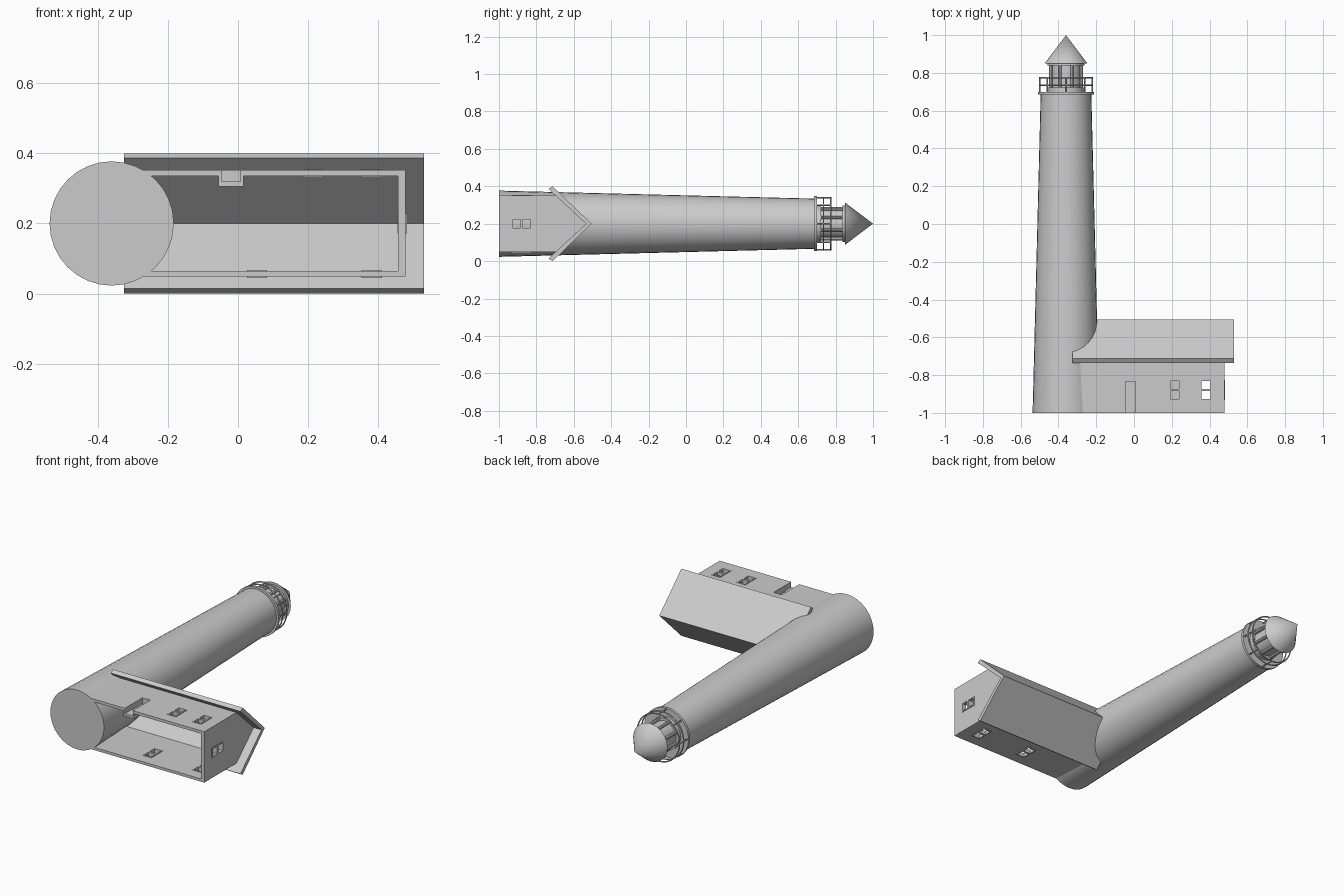
import bpy, bmesh, math
from mathutils import Matrix, Vector

cube = bpy.data.objects.get("Cube")
if cube:
    bpy.data.objects.remove(cube, do_unlink=True)

# Single plain grey
grey = bpy.data.materials.new("plain grey")
grey.use_nodes = True
GREY = (0.6, 0.6, 0.6, 1)
grey.diffuse_color = GREY
grey.node_tree.nodes["Principled BSDF"].inputs["Base Color"].default_value = GREY

CX, CZ = -0.36, 0.2                      # tower axis, which runs along +y
ALONG_Y = Matrix.Rotation(-math.pi / 2, 4, 'X')


def finish(name, bm, smooth=False):
    bmesh.ops.recalc_face_normals(bm, faces=bm.faces)
    mesh = bpy.data.meshes.new(name)
    bm.to_mesh(mesh)
    bm.free()
    mesh.materials.append(grey)
    ob = bpy.data.objects.new(name, mesh)
    bpy.context.collection.objects.link(ob)
    if smooth:
        bpy.ops.object.select_all(action='DESELECT')
        ob.select_set(True)
        bpy.context.view_layer.objects.active = ob
        bpy.ops.object.shade_smooth_by_angle(angle=math.radians(35))
    return ob


def add_cone(bm, y0, y1, r0, r1, x=CX, z=CZ, segments=32):
    m = Matrix.Translation((x, (y0 + y1) / 2, z)) @ ALONG_Y
    bmesh.ops.create_cone(bm, cap_ends=True, segments=segments, radius1=r0,
                          radius2=r1, depth=y1 - y0, matrix=m)


def cone(name, *args):
    bm = bmesh.new()
    add_cone(bm, *args)
    return finish(name, bm, True)


def add_box(bm, lo, hi):
    lo, hi = Vector(lo), Vector(hi)
    m = Matrix.Translation((lo + hi) / 2) @ Matrix.Diagonal((*(hi - lo), 1))
    bmesh.ops.create_cube(bm, size=1, matrix=m)


def boxes(name, pairs):
    bm = bmesh.new()
    for lo, hi in pairs:
        add_box(bm, lo, hi)
    return finish(name, bm)


def prism(name, profile, x0, x1):
    """Extrude a (y, z) profile along x."""
    bm = bmesh.new()
    face = bm.faces.new([bm.verts.new((x0, y, z)) for y, z in profile])
    ext = bmesh.ops.extrude_face_region(bm, geom=[face])
    verts = [v for v in ext["geom"] if isinstance(v, bmesh.types.BMVert)]
    bmesh.ops.translate(bm, verts=verts, vec=(x1 - x0, 0, 0))
    return finish(name, bm)


def cut(target, lo, hi):
    cutter = boxes("cutter", [(lo, hi)])
    cutter.hide_render = True
    mod = target.modifiers.new("cut", 'BOOLEAN')
    mod.operation, mod.solver, mod.object = 'DIFFERENCE', 'EXACT', cutter
    bpy.context.view_layer.objects.active = target
    bpy.ops.object.modifier_apply(modifier=mod.name)
    bpy.data.objects.remove(cutter, do_unlink=True)


# Tower, gallery floor and lantern
cone("tower", -1, 0.69, 0.177, 0.134)
cone("gallery_floor", 0.685, 0.70, 0.147, 0.147)
cone("lantern_core", 0.70, 0.85, 0.08, 0.08)
cone("lantern_sill", 0.70, 0.722, 0.096, 0.096)
cone("lantern_head", 0.838, 0.852, 0.098, 0.098)
cone("lantern_roof", 0.85, 1.0, 0.113, 0.0)

# Lantern mullions
bm = bmesh.new()
for i in range(8):
    a = math.radians(45 * i + 22.5)
    add_cone(bm, 0.715, 0.845, 0.009, 0.009, CX + 0.087 * math.cos(a), CZ + 0.087 * math.sin(a), 8)
finish("lantern_mullions", bm, True)

# Gallery railing: eight posts and two hoops
R = 0.14
bm = bmesh.new()
for i in range(8):
    a = math.radians(45 * i)
    add_cone(bm, 0.695, 0.778, 0.004, 0.004, CX + R * math.cos(a), CZ + R * math.sin(a), 8)
finish("railing_posts", bm, True)
for n, y in (("lower", 0.735), ("upper", 0.774)):
    bpy.ops.mesh.primitive_torus_add(major_segments=32, minor_segments=6, major_radius=R,
                                     minor_radius=0.004, location=(CX, y, CZ),
                                     rotation=(-math.pi / 2, 0, 0))
    hoop = bpy.context.object
    hoop.name = n + "_railing_hoop"
    hoop.data.materials.append(grey)
    bpy.ops.object.shade_smooth_by_angle(angle=math.radians(75))

# House walls: gabled block hollowed out, open underneath
Z0, Z1, X1 = 0.049, 0.352, 0.478
walls = prism("house_walls", [(-1, Z0), (-1, Z1), (-0.689, Z1), (-0.527, CZ), (-0.689, Z0)], -0.30, X1)
cut(walls, (-0.5, -1.2, 0.065), (0.456, -0.3, 0.335))

# Folded roof sheet
prism("house_roof", [(-0.505, CZ), (-0.713, 0.4), (-0.735, 0.386),
                     (-0.535, CZ), (-0.735, 0.014), (-0.713, 0.0)], -0.325, 0.53)

# Windows: hole, frame and crossbar; "axis" is the width direction
YB, YT, YM, BAR = -0.932, -0.825, -0.879, 0.006


def window(name, axis, centre, d0, d1):
    """Opening with its width on x or z and depth d0..d1 on the other."""
    def point(w, y, d):
        return (w, y, d) if axis == 'x' else (d, y, w)
    a, b = centre - 0.029, centre + 0.029
    cut(walls, point(a, YB, d0 - 0.02), point(b, YT, d1 + 0.02))
    bars = [(a, YB, a + BAR, YT), (b - BAR, YB, b, YT), (a, YB, b, YB + BAR),
            (a, YT - BAR, b, YT), (a, YM - 0.006, b, YM + 0.006)]
    boxes(name, [(point(w0, y0, d0), point(w1, y1, d1)) for w0, y0, w1, y1 in bars])


window("front_window_inner", 'x', 0.215, 0.332, 0.354)
window("front_window_outer", 'x', 0.381, 0.332, 0.354)
window("back_window_inner", 'x', 0.054, 0.044, 0.068)
window("back_window_outer", 'x', 0.381, 0.044, 0.068)
window("end_window", 'z', 0.2, 0.454, 0.482)

# Recessed doorway with a panelled door
DX0, DX1, DY = -0.055, 0.016, -0.825
cut(walls, (DX0, -1.1, 0.32), (DX1, DY, 0.37))
boxes("door_frame", [((DX0, -1, 0.305), (DX0 + 0.009, DY, Z1)),
                     ((DX1 - 0.009, -1, 0.305), (DX1, DY, Z1)),
                     ((DX0, DY - 0.01, 0.305), (DX1, DY, Z1))])
boxes("door", [((DX0 + 0.009, -1, 0.305), (DX1 - 0.009, DY - 0.01, 0.316)),
               ((DX0 + 0.009, -1, 0.316), (DX1 - 0.009, -0.935, 0.32))])
